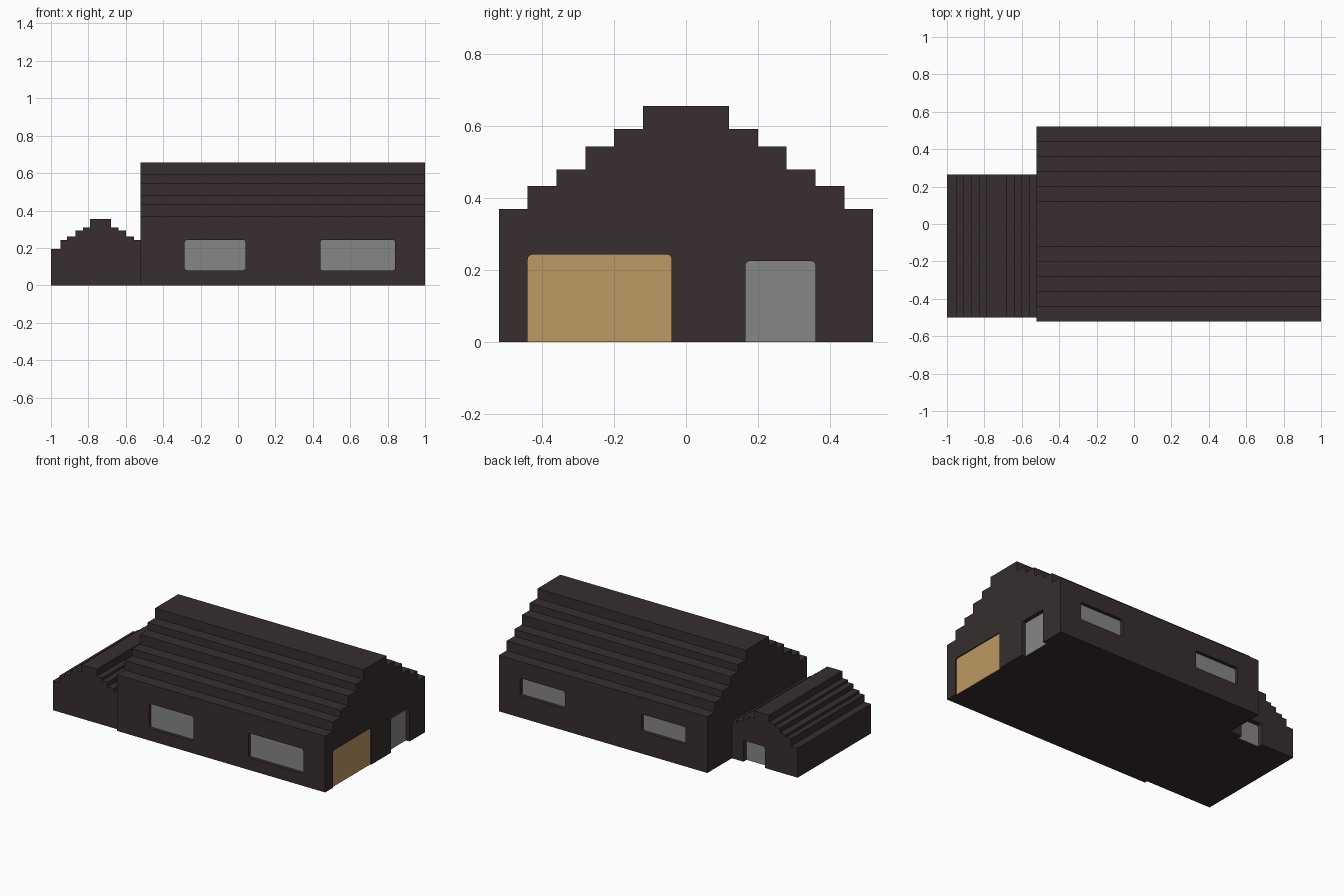
import bpy, bmesh, math
from mathutils import Vector

if "Cube" in bpy.data.objects:
    bpy.data.objects.remove(bpy.data.objects["Cube"])


def material(name, rgb):
    m = bpy.data.materials.new(name)
    m.diffuse_color = (*rgb, 1)
    m.use_nodes = True
    m.node_tree.nodes["Principled BSDF"].inputs["Base Color"].default_value = m.diffuse_color
    return m


DARK = material("dark brown", (0.038, 0.027, 0.028))
GREY = material("pane grey", (0.24, 0.24, 0.24))
TAN = material("tan wood", (0.51, 0.32, 0.123))


def prism(name, outline, vec, mat):
    """Extrude a closed planar outline along vec."""
    bm = bmesh.new()
    face = bm.faces.new([bm.verts.new(p) for p in outline])
    new = bmesh.ops.extrude_face_region(bm, geom=[face])["geom"]
    bmesh.ops.translate(bm, vec=vec, verts=[v for v in new if isinstance(v, bmesh.types.BMVert)])
    bmesh.ops.recalc_face_normals(bm, faces=bm.faces)
    me = bpy.data.meshes.new(name)
    bm.to_mesh(me)
    bm.free()
    me.materials.append(mat)
    ob = bpy.data.objects.new(name, me)
    bpy.context.collection.objects.link(ob)
    return ob


def stepped(left, right):
    """Outline of a stepped gable; each side lists (outer edge, height) from eave to ridge."""
    pts = [(left[0][0], 0)]
    for i, (u, z) in enumerate(left):
        pts.append((u, z))
        if i + 1 < len(left):
            pts.append((left[i + 1][0], z))
    for i, (u, z) in reversed(list(enumerate(right))):
        if i + 1 < len(right):
            pts.append((right[i + 1][0], z))
        pts.append((u, z))
    pts.append((right[0][0], 0))
    return pts


# Main hall: stepped gable running along x
side = [(0.52, 0.37), (0.44, 0.434), (0.36, 0.48), (0.28, 0.544), (0.20, 0.592), (0.12, 0.656)]
prof = stepped([(-u, z) for u, z in side], side)
hall = prism("main_hall", [(-0.52, u, z) for u, z in prof], (1.52, 0, 0), DARK)

# Side annex: smaller stepped gable running along y
prof = stepped(
    [(-1, 0.194), (-0.95, 0.242), (-0.915, 0.26), (-0.87, 0.292), (-0.83, 0.308), (-0.79, 0.355)],
    [(-0.52, 0.242), (-0.555, 0.26), (-0.60, 0.292), (-0.64, 0.308), (-0.68, 0.355)])
annex = prism("side_annex", [(u, -0.5, z) for u, z in prof], (0, 0.765, 0), DARK)


def rounded(u0, u1, z0, z1, r, door):
    """Rectangle with rounded corners; a door keeps square bottom corners."""
    pts = []
    for cu, cz, a in ((u1 - r, z1 - r, 0), (u0 + r, z1 - r, 90), (u0 + r, z0 + r, 180), (u1 - r, z0 + r, 270)):
        if door and a >= 180:
            pts.append((u0 if a == 180 else u1, z0))
            continue
        for k in range(4):
            t = math.radians(a + 30 * k)
            pts.append((cu + r * math.cos(t), cz + r * math.sin(t)))
    return pts


def opening(host, name, inward, wall, u0, u1, z0, z1, depth, mat=GREY):
    """Cut a recess into a wall and set a flat panel at its back."""
    inward = Vector(inward)
    door = z0 == 0
    along_x = inward.x == 0

    def place(pts, d):
        return [Vector((u, wall, z) if along_x else (wall, u, z)) + inward * d for u, z in pts]

    cutter = prism("cutter", place(rounded(u0, u1, -0.03 if door else z0, z1, 0.012, door), -0.03),
                   inward * (depth + 0.03), DARK)
    mod = host.modifiers.new("recess", "BOOLEAN")
    mod.operation, mod.solver, mod.object = "DIFFERENCE", "EXACT", cutter
    bpy.context.view_layer.objects.active = host
    bpy.ops.object.modifier_apply(modifier=mod.name)
    bpy.data.objects.remove(cutter)
    prism(name, place(rounded(u0, u1, z0, z1, 0.012, door), depth - 0.003), inward * 0.003, mat)


# Windows on both long walls
opening(hall, "front_window_left", (0, 1, 0), -0.52, -0.285, 0.04, 0.08, 0.243, 0.025)
opening(hall, "front_window_right", (0, 1, 0), -0.52, 0.44, 0.84, 0.08, 0.243, 0.025)
opening(hall, "back_window_left", (0, -1, 0), 0.52, 0.52, 0.845, 0.145, 0.26, 0.025)
opening(hall, "back_window_right", (0, -1, 0), 0.52, -0.36, -0.04, 0.145, 0.26, 0.025)

# Doors
opening(hall, "wide_door", (-1, 0, 0), 1, -0.44, -0.04, 0, 0.243, 0.01, TAN)
opening(hall, "entry_door", (-1, 0, 0), 1, 0.165, 0.36, 0, 0.225, 0.03)
opening(annex, "annex_door", (0, -1, 0), 0.265, -0.76, -0.605, 0, 0.14, 0.035)
